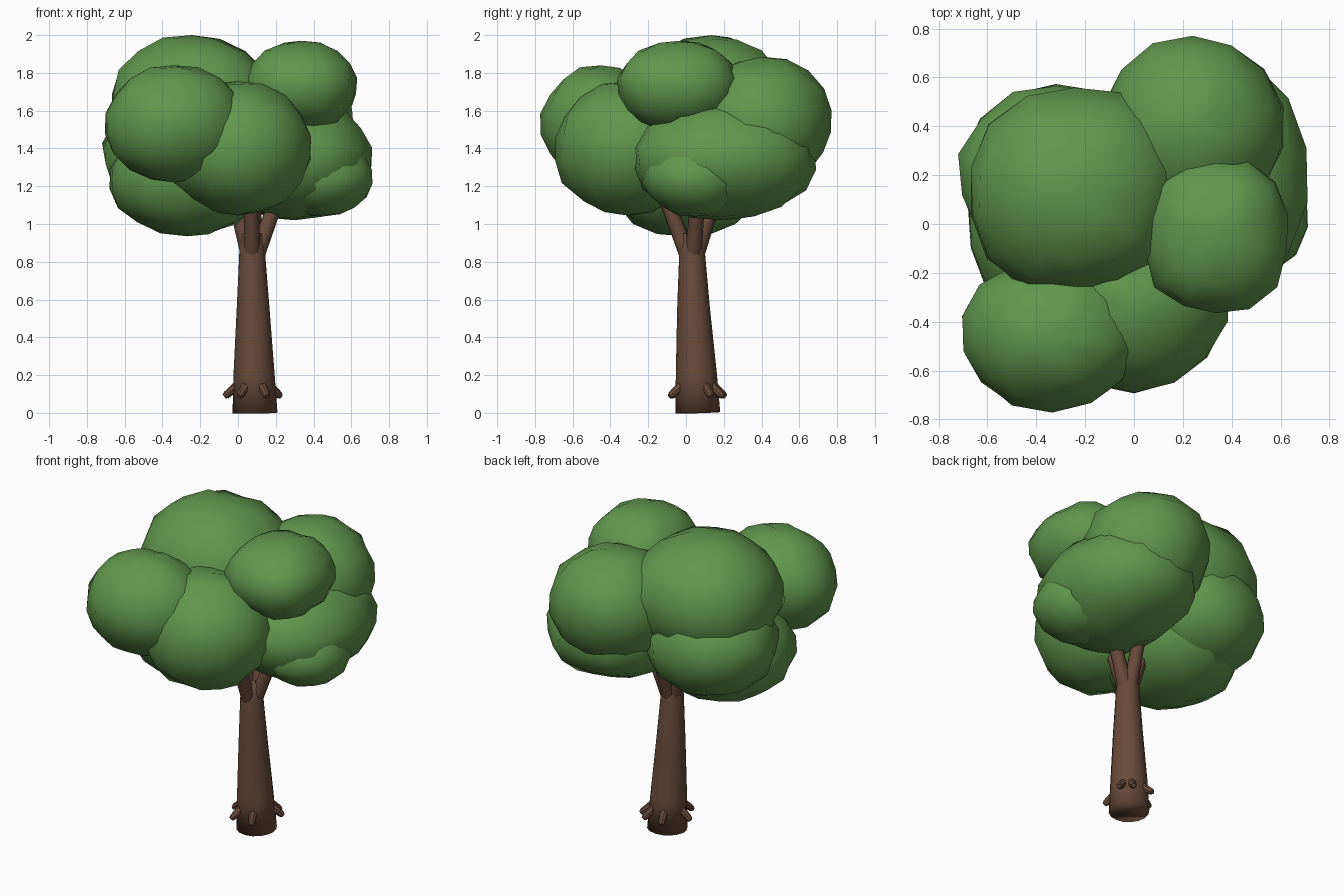
import bpy, bmesh, random
from math import radians, cos, sin
from mathutils import Vector

if "Cube" in bpy.data.objects:
    bpy.data.objects.remove(bpy.data.objects["Cube"])

random.seed(4)


def material(name, rgb):
    m = bpy.data.materials.new(name)
    m.diffuse_color = (*rgb, 1)
    m.use_nodes = True
    m.node_tree.nodes["Principled BSDF"].inputs["Base Color"].default_value = m.diffuse_color
    return m


LEAF = material("leaf_green", (0.12, 0.31, 0.075))
BARK = material("bark_brown", (0.14, 0.07, 0.043))


def finish(name, bm, mat, angle):
    bmesh.ops.recalc_face_normals(bm, faces=bm.faces)
    me = bpy.data.meshes.new(name)
    bm.to_mesh(me)
    bm.free()
    ob = bpy.data.objects.new(name, me)
    bpy.context.collection.objects.link(ob)
    me.materials.append(mat)
    bpy.ops.object.select_all(action='DESELECT')
    ob.select_set(True)
    bpy.context.view_layer.objects.active = ob
    bpy.ops.object.shade_smooth_by_angle(angle=radians(angle))
    return ob


def leaf_clump(name, centre, radii, power=2.0):
    """Lumpy ellipsoid; a power above 2 makes its plan boxier."""
    bm = bmesh.new()
    bmesh.ops.create_uvsphere(bm, u_segments=14, v_segments=9, radius=1)
    for v in bm.verts:
        flat = v.co.xy.length
        if flat > 0.01:
            k = flat / (abs(v.co.x) ** power + abs(v.co.y) ** power) ** (1 / power)
            v.co.x *= k
            v.co.y *= k
            v.co *= random.uniform(0.97, 1.03)
        v.co = Vector(centre) + Vector(a * b for a, b in zip(v.co, radii))
    finish(name, bm, LEAF, 60)


def tube(name, rings, sides, angle=40):
    """Tapered tube through (point, radius) rings, with closed ends."""
    axis = Vector(rings[-1][0]) - Vector(rings[0][0])
    rot = Vector((0, 0, 1)).rotation_difference(axis).to_matrix()
    bm = bmesh.new()
    loops = []
    for p, r in rings:
        loops.append([bm.verts.new(Vector(p) + rot @ Vector(
            (r * cos(6.28319 * i / sides), r * sin(6.28319 * i / sides), 0)))
            for i in range(sides)])
    for a, b in zip(loops, loops[1:]):
        for i in range(sides):
            j = (i + 1) % sides
            bm.faces.new((a[i], a[j], b[j], b[i]))
    bm.faces.new(loops[0])
    bm.faces.new(loops[-1])
    finish(name, bm, BARK, angle)


# Trunk
tube("trunk", [((0.09, 0.062, 0), 0.119), ((0.085, 0.055, 0.2), 0.109),
               ((0.08, 0.04, 0.55), 0.087), ((0.075, 0.032, 0.85), 0.068),
               ((0.075, 0.03, 0.95), 0.055)], 16, 180)

# Branches spreading into the crown
for n, (x, y) in enumerate([(0.24, 0.07), (-0.04, 0.08), (0.07, -0.14), (0.09, 0.18)]):
    foot = Vector((0.075, 0.033, 0.84)).lerp(Vector((x, y, 0.84)), 0.15)
    tube(f"branch_{n + 1}", [(foot, 0.044), (Vector((x, y, 1.22)), 0.036)], 8, 60)

# Root stubs around the foot of the trunk
for n, a in enumerate([29, 60, 110, 180, 240, 295]):
    d = Vector((cos(radians(a)), sin(radians(a)), 0))
    c = Vector((0.087, 0.058, 0))
    p0 = c + d * 0.085 + Vector((0, 0, 0.147))
    p1 = c + d * 0.16 + Vector((0, 0, 0.086))
    tube(f"root_stub_{n + 1}", [(p0, 0.026), (p0.lerp(p1, 0.85), 0.02), (p1, 0.013)], 8)

# Crown of overlapping leaf clumps
clumps = {
    "top_left": ((-0.245, 0.135, 1.62), (0.44, 0.43, 0.38), 2.4),
    "top_right": ((0.335, -0.04, 1.73), (0.295, 0.32, 0.24), 2.7),
    "back": ((0.24, 0.40, 1.545), (0.38, 0.38, 0.34), 2.0),
    "front_left": ((-0.335, -0.45, 1.53), (0.375, 0.32, 0.31), 2.0),
    "front_middle": ((0.0, -0.31, 1.40), (0.395, 0.39, 0.355), 2.0),
    "right": ((0.30, 0.20, 1.345), (0.41, 0.49, 0.325), 2.4),
    "right_low": ((0.45, 0.05, 1.25), (0.27, 0.28, 0.21), 2.0),
    "left_low": ((-0.27, -0.01, 1.24), (0.42, 0.41, 0.305), 2.1),
    "back_left": ((-0.32, 0.20, 1.37), (0.405, 0.38, 0.32), 2.0),
}
for name, (c, r, p) in clumps.items():
    leaf_clump("leaves_" + name, c, r, p)
